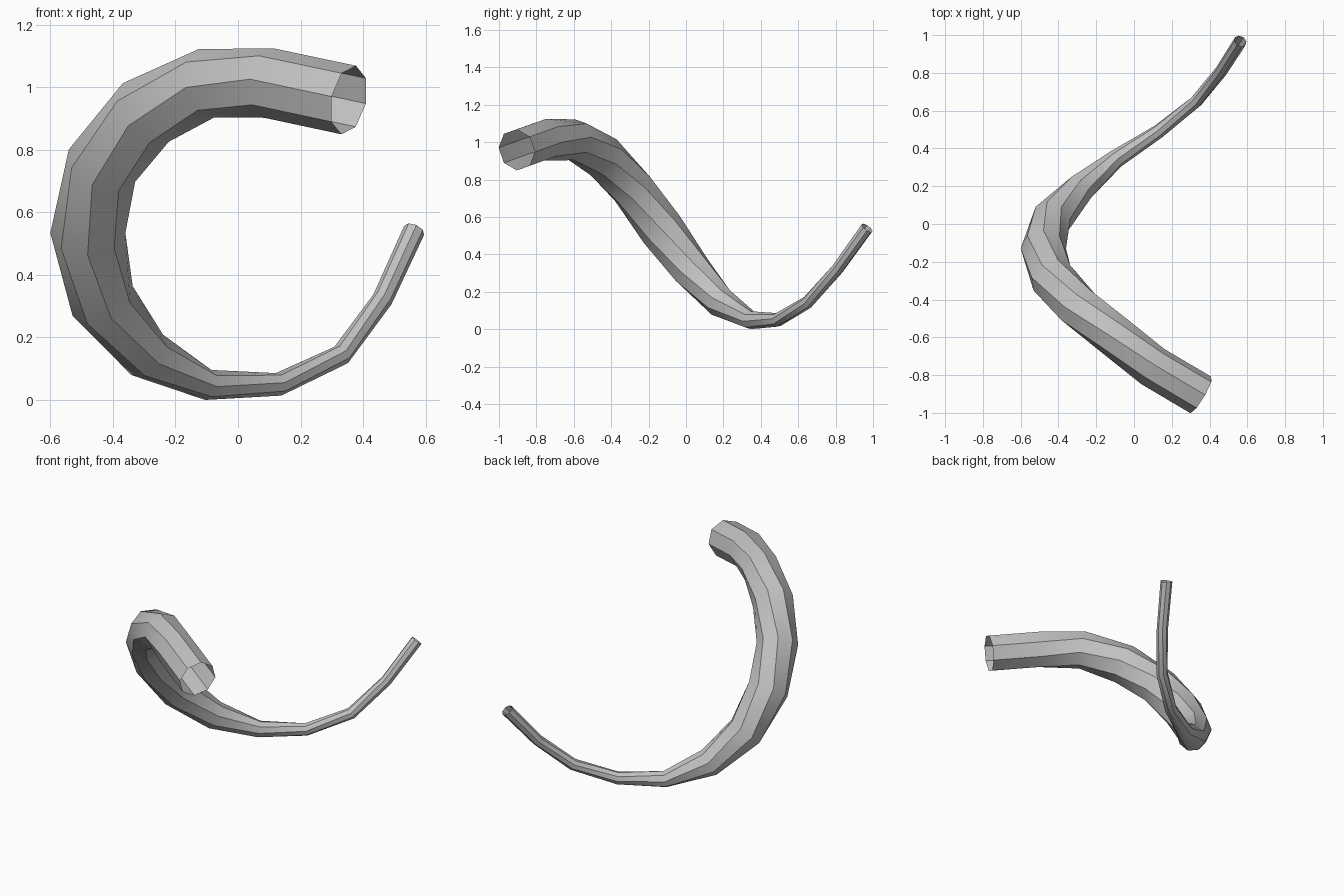
import bpy, bmesh, math
from mathutils import Vector

cube = bpy.data.objects.get("Cube")
if cube:
    bpy.data.objects.remove(cube, do_unlink=True)

SIDES = 8
AXIS = Vector((0, 0, 0.53))  # the coil winds around a line along y

# Coil path from the wide end to the tip: x, y, z, radius
PATH = [
    (0.354, -0.905, 0.960, 0.112),
    (0.100, -0.755, 1.014, 0.112),
    (-0.100, -0.595, 1.014, 0.112),
    (-0.295, -0.440, 0.920, 0.119),
    (-0.435, -0.285, 0.750, 0.118),
    (-0.480, -0.130, 0.535, 0.120),
    (-0.433, 0.030, 0.318, 0.107),
    (-0.290, 0.185, 0.145, 0.082),
    (-0.095, 0.345, 0.049, 0.049),
    (0.130, 0.490, 0.051, 0.037),
    (0.330, 0.650, 0.145, 0.034),
    (0.462, 0.810, 0.323, 0.033),
    (0.563, 0.968, 0.543, 0.035),
]
points = [Vector(p[:3]) for p in PATH]
last = len(points) - 1

# Grey surface
grey = bpy.data.materials.new("plain_grey")
grey.use_nodes = True
colour = (0.54, 0.54, 0.54, 1)
grey.diffuse_color = colour
grey.node_tree.nodes["Principled BSDF"].inputs["Base Color"].default_value = colour

# Octagonal rings, each with one corner pointing away from the coil axis
bm = bmesh.new()
rings = []
for i, p in enumerate(points):
    tangent = (points[min(i + 1, last)] - points[max(i - 1, 0)]).normalized()
    q = points[min(max(i, 1), last - 1)]
    out = Vector((q.x - AXIS.x, 0, q.z - AXIS.z))
    out = (out - tangent * out.dot(tangent)).normalized()
    side = tangent.cross(out)
    ring = []
    for k in range(SIDES):
        a = 2 * math.pi * k / SIDES
        ring.append(bm.verts.new(p + PATH[i][3] * (out * math.cos(a) + side * math.sin(a))))
    rings.append(ring)

# Tube wall, open at both ends
for r0, r1 in zip(rings, rings[1:]):
    for k in range(SIDES):
        n = (k + 1) % SIDES
        bm.faces.new((r0[k], r0[n], r1[n], r1[k]))

# Rest the lowest corner on the ground
low = min(v.co.z for v in bm.verts)
for v in bm.verts:
    v.co.z -= low

mesh = bpy.data.meshes.new("coiled_horn")
bm.to_mesh(mesh)
bm.free()
mesh.materials.append(grey)
horn = bpy.data.objects.new("coiled_horn", mesh)
bpy.context.collection.objects.link(horn)

# Smooth shading that keeps the sharper long edges
bpy.ops.object.select_all(action='DESELECT')
horn.select_set(True)
bpy.context.view_layer.objects.active = horn
bpy.ops.object.shade_smooth_by_angle(angle=math.radians(44))
